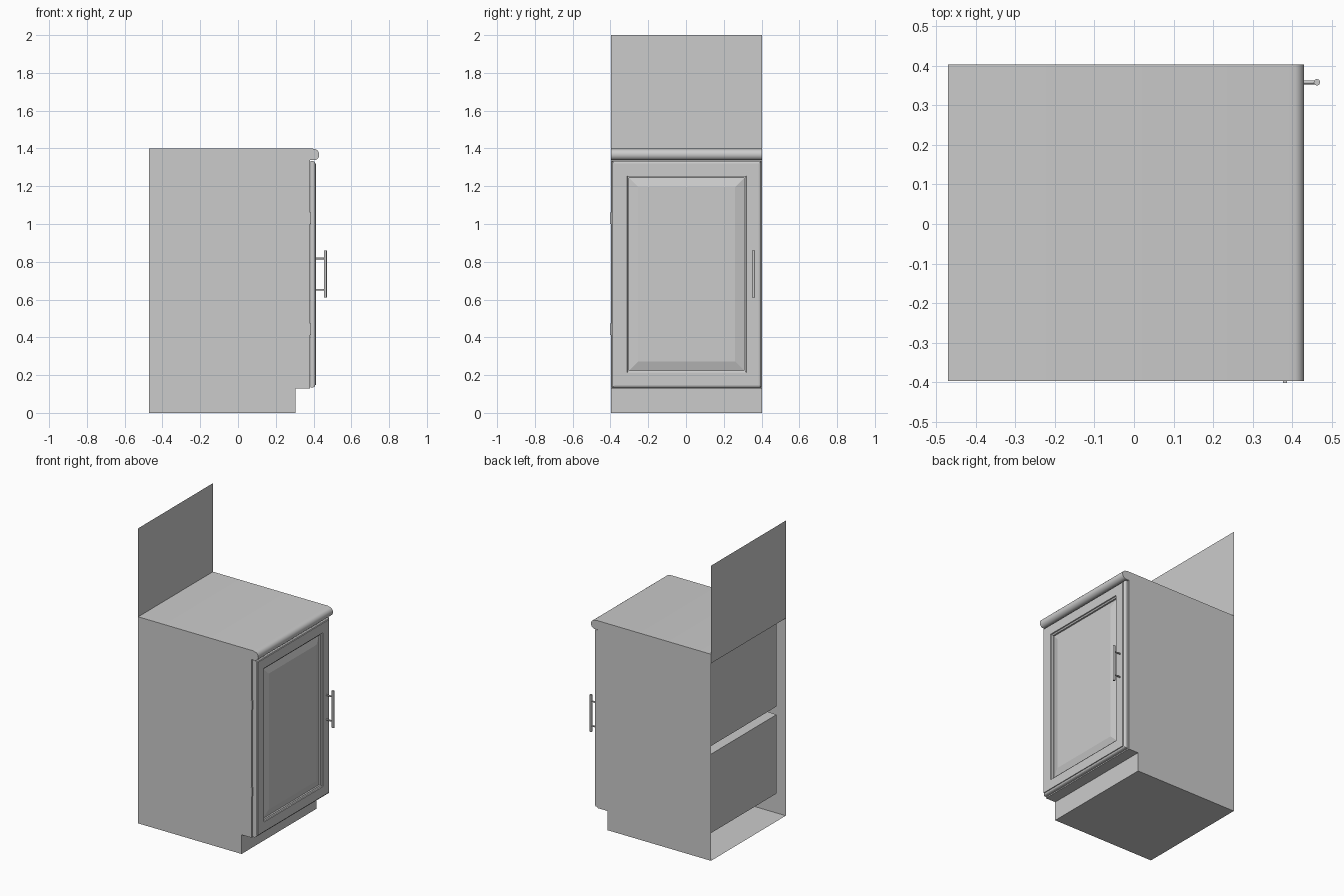
import bpy, bmesh
from math import sin, cos, pi, radians

if "Cube" in bpy.data.objects:
    bpy.data.objects.remove(bpy.data.objects["Cube"])

Y0, Y1 = -0.397, 0.403          # cabinet sides
YC = (Y0 + Y1) / 2
BACK = -0.47


def finish(name, bm, smooth=False):
    bmesh.ops.recalc_face_normals(bm, faces=bm.faces)
    me = bpy.data.meshes.new(name)
    bm.to_mesh(me)
    bm.free()
    ob = bpy.data.objects.new(name, me)
    bpy.context.collection.objects.link(ob)
    if smooth:
        bpy.ops.object.select_all(action='DESELECT')
        ob.select_set(True)
        bpy.context.view_layer.objects.active = ob
        bpy.ops.object.shade_smooth_by_angle(angle=radians(35))
    return ob


def extrude_profile(name, pts, open_back=False, smooth=False):
    """Sweep an x/z outline across the cabinet width."""
    bm = bmesh.new()
    a = [bm.verts.new((x, Y0, z)) for x, z in pts]
    b = [bm.verts.new((x, Y1, z)) for x, z in pts]
    bm.faces.new(a)
    bm.faces.new(b)
    n = len(pts)
    for i in range(n - 1 if open_back else n):
        j = (i + 1) % n
        bm.faces.new((a[i], a[j], b[j], b[i]))
    return finish(name, bm, smooth)


def box(name, x0, x1, y0, y1, z0, z1):
    bm = bmesh.new()
    bmesh.ops.create_cube(bm, size=1)
    for v in bm.verts:
        v.co = ((x0 + x1) / 2 + v.co.x * (x1 - x0),
                (y0 + y1) / 2 + v.co.y * (y1 - y0),
                (z0 + z1) / 2 + v.co.z * (z1 - z0))
    return finish(name, bm)


def rod(name, p, length, r, along_x=False):
    bpy.ops.mesh.primitive_cylinder_add(
        vertices=20, radius=r, depth=length, location=p,
        rotation=(0, pi / 2 if along_x else 0, 0))
    ob = bpy.context.object
    ob.name = name
    bpy.ops.object.shade_smooth_by_angle(angle=radians(35))
    return ob


# Carcass shell with toe kick, open at the back
extrude_profile("carcass", [(BACK, 0), (0.305, 0), (0.305, 0.13), (0.38, 0.13),
                            (0.38, 1.338), (BACK, 1.338)], open_back=True)

# Countertop with rounded front nose
nose = [(0.402 + 0.028 * cos(t), 1.3675 + 0.0295 * sin(t))
        for t in [-pi / 2 + pi * i / 14 for i in range(15)]]
extrude_profile("countertop", [(BACK, 1.338)] + nose + [(0.39, 1.40), (BACK, 1.40)],
                smooth=True)

# Backsplash sheet
bm = bmesh.new()
bm.faces.new([bm.verts.new((BACK, y, z)) for y, z in
              ((Y0, 1.40), (Y1, 1.40), (Y1, 2.0), (Y0, 2.0))])
finish("backsplash", bm)

# Inner compartments above and below the shelf, seen through the open back
for name, z0, z1 in (("lower_compartment", 0.15, 0.685),
                     ("upper_compartment", 0.74, 1.335)):
    box(name, BACK + 0.047, 0.375, Y0 + 0.03, Y1 - 0.03, z0, z1)

# Raised-panel door: nested rectangles of (inset, x)
rings = [(0, 0.383), (0, 0.399), (0.003, 0.405), (0.008, 0.408), (0.012, 0.409),
         (0.013, 0.414), (0.078, 0.414), (0.080, 0.408), (0.085, 0.405),
         (0.089, 0.404), (0.090, 0.394), (0.138, 0.408)]
bm = bmesh.new()
loops = []
for d, x in rings:
    w, z0, z1 = 0.394 - d, 0.135 + d, 1.333 - d
    loops.append([bm.verts.new((x, YC + sy * w, z))
                  for sy, z in ((-1, z0), (1, z0), (1, z1), (-1, z1))])
for a, b in zip(loops, loops[1:]):
    for i in range(4):
        j = (i + 1) % 4
        bm.faces.new((a[i], a[j], b[j], b[i]))
bm.faces.new(loops[0])
bm.faces.new(loops[-1])
finish("door", bm)

# Bar handle on two posts
rod("handle_bar", (0.462, 0.358, 0.735), 0.25, 0.008)
for z in (0.652, 0.818):
    rod("handle_post", (0.436, 0.358, z), 0.052, 0.005, along_x=True)

# Hinge knuckles
for z in (0.443, 1.031):
    box("hinge", 0.376, 0.386, Y0 - 0.005, Y0 + 0.006, z - 0.031, z + 0.031)
